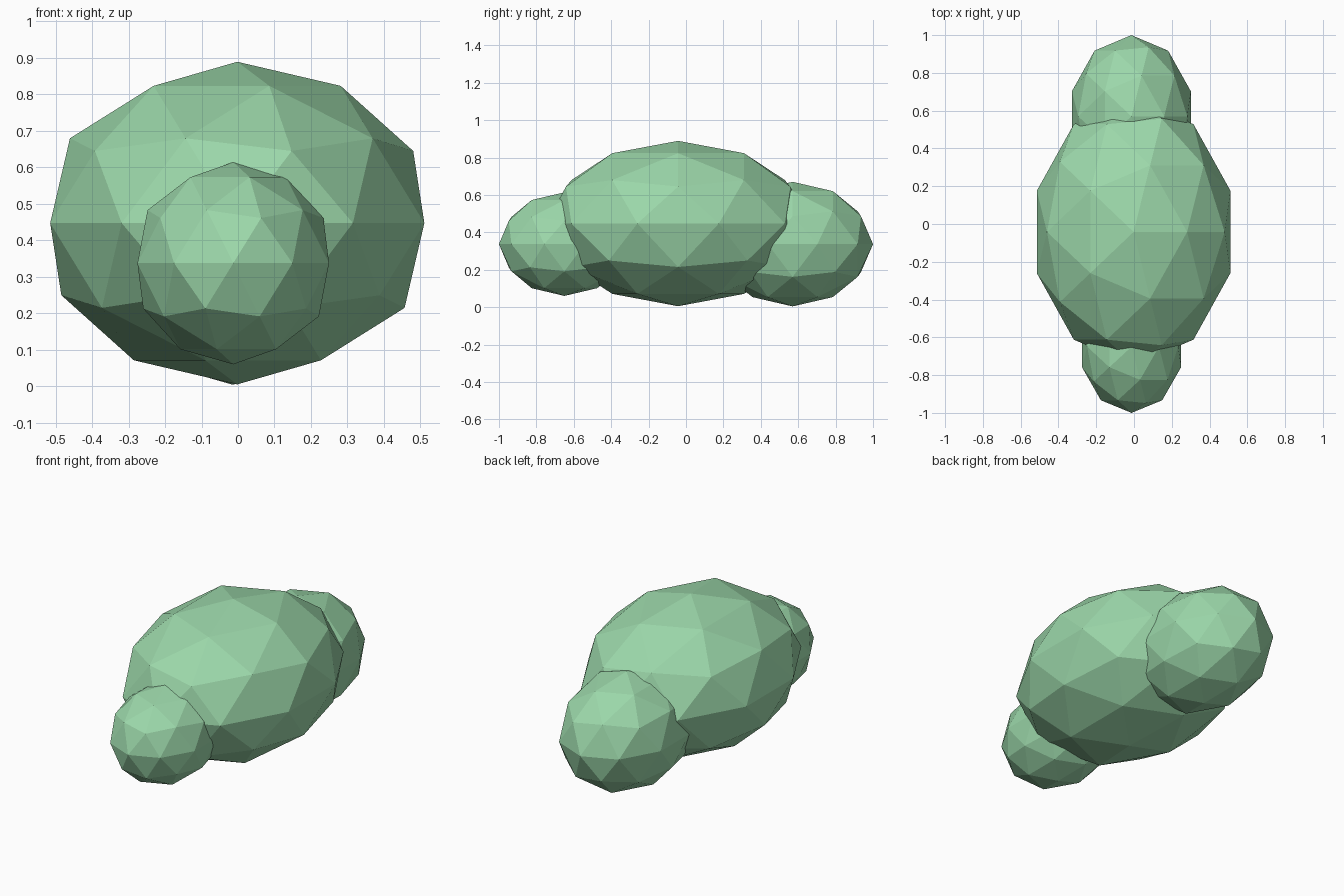
import bpy

if "Cube" in bpy.data.objects:
    bpy.data.objects.remove(bpy.data.objects["Cube"])

green = bpy.data.materials.new("leaf_green")
green.diffuse_color = (0.33, 0.68, 0.40, 1)
green.use_nodes = True
green.node_tree.nodes["Principled BSDF"].inputs["Base Color"].default_value = green.diffuse_color


def lobe(name, centre, radii):
    """Flat-shaded, stretched icosphere."""
    bpy.ops.mesh.primitive_ico_sphere_add(subdivisions=2, radius=1, location=centre)
    ob = bpy.context.object
    ob.name = name
    ob.scale = radii
    ob.data.materials.append(green)
    return ob


# Large middle mass with a smaller lobe at each end
lobe("main_bush", (-0.002, -0.042, 0.447), (0.539, 0.705, 0.442))
lobe("front_bush", (-0.013, -0.65, 0.337), (0.276, 0.35, 0.277))
lobe("back_bush", (-0.014, 0.57, 0.337), (0.331, 0.43, 0.333))
